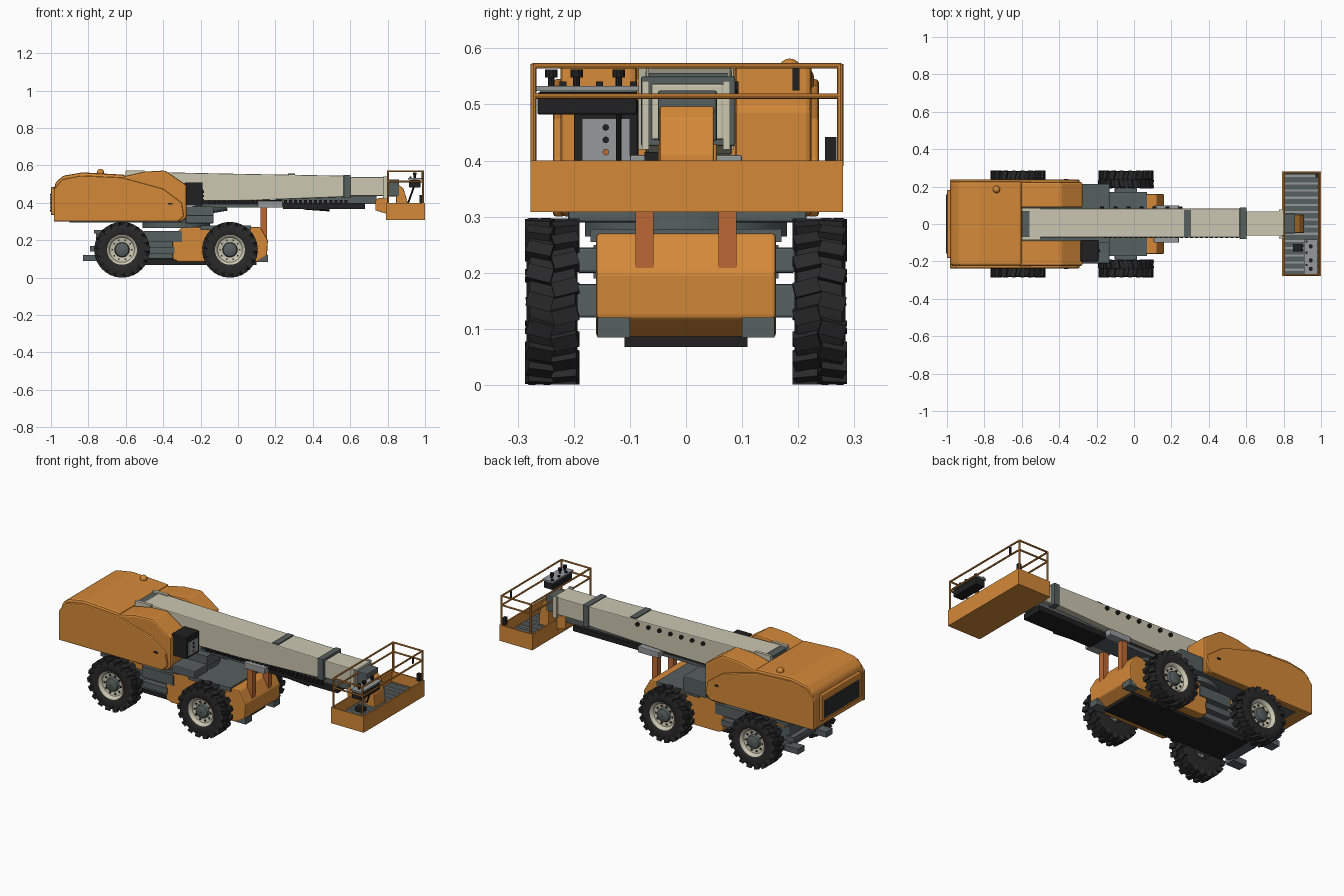
import bpy, bmesh, math
from mathutils import Vector, Matrix

if "Cube" in bpy.data.objects:
    bpy.data.objects.remove(bpy.data.objects["Cube"])

def mat(name, r, g, b):
    m = bpy.data.materials.new(name)
    m.diffuse_color = (r, g, b, 1)
    m.use_nodes = True
    m.node_tree.nodes["Principled BSDF"].inputs["Base Color"].default_value = m.diffuse_color
    return m

ORANGE = mat("orange paint", .66, .25, .04)
RUST = mat("dark orange", .50, .14, .035)
CREAM = mat("cream", .60, .57, .44)
SLATE = mat("slate grey", .095, .115, .115)
BLACK = mat("black", .015, .015, .015)
TYRE = mat("tyre rubber", .022, .022, .022)
GREY = mat("light grey", .30, .32, .32)

def finish(name, bm, mats, bevel=0, smooth=False):
    bmesh.ops.recalc_face_normals(bm, faces=bm.faces)
    me = bpy.data.meshes.new(name)
    bm.to_mesh(me)
    bm.free()
    for m in mats:
        me.materials.append(m)
    if smooth:
        for p in me.polygons:
            p.use_smooth = True
        me.set_sharp_from_angle(angle=math.radians(35))
    ob = bpy.data.objects.new(name, me)
    bpy.context.collection.objects.link(ob)
    if bevel:
        b = ob.modifiers.new("bevel", 'BEVEL')
        b.width, b.segments, b.limit_method = bevel, 2, 'ANGLE'
    return ob

def prism(name, pts, y0, y1, m, bevel=0):
    """Side profile in x, z pulled from y0 to y1."""
    bm = bmesh.new()
    f = bm.faces.new([bm.verts.new((x, y0, z)) for x, z in pts])
    r = bmesh.ops.extrude_face_region(bm, geom=[f])
    vs = [v for v in r['geom'] if isinstance(v, bmesh.types.BMVert)]
    bmesh.ops.translate(bm, verts=vs, vec=(0, y1 - y0, 0))
    return finish(name, bm, [m], bevel)

def box(name, x0, x1, y0, y1, z0, z1, m, bevel=0):
    return prism(name, [(x0, z0), (x1, z0), (x1, z1), (x0, z1)], y0, y1, m, bevel)

def pair(fn, name, *a):
    """Same part on both sides; a holds x0, x1, y0, y1, ... or pts, y0, y1, ..."""
    i = 2 if fn is box else 1
    fn("left_" + name, *a)
    fn("right_" + name, *a[:i], -a[i + 1], -a[i], *a[i + 2:])

def rod(name, p0, p1, r, m, sides=8):
    p0, p1 = Vector(p0), Vector(p1)
    d = p1 - p0
    bm = bmesh.new()
    M = Matrix.Translation((p0 + p1) / 2) @ d.to_track_quat('Z', 'Y').to_matrix().to_4x4()
    bmesh.ops.create_cone(bm, cap_ends=True, segments=sides, radius1=r, radius2=r,
                          depth=d.length, matrix=M)
    return finish(name, bm, [m], smooth=True)

# ---- wheels: lathed tyre and hub with staggered lugs, outer face towards -y
def wheel_mesh():
    prof = [(.05, .04, 0), (.12, .045, 0), (.136, .04, 0), (.136, -.04, 0), (.118, -.046, 0),
            (.08, -.042, 0), (.072, -.036, 1), (.066, -.025, 1), (.04, -.02, 1),
            (.036, -.036, 2), (.026, -.042, 2), (0.001, -.042, 2)]
    bm = bmesh.new()
    n = 32
    rings = [[bm.verts.new((r * math.cos(2 * math.pi * k / n), y, r * math.sin(2 * math.pi * k / n)))
              for k in range(n)] for r, y, _ in prof]
    for i in range(len(prof) - 1):
        for k in range(n):
            f = bm.faces.new((rings[i][k], rings[i][(k + 1) % n],
                              rings[i + 1][(k + 1) % n], rings[i + 1][k]))
            f.material_index = prof[i + 1][2]
    for k in range(36):
        s = 1 if k % 2 else -1
        M = (Matrix.Rotation(2 * math.pi * k / 36, 4, 'Y') @ Matrix.Translation((.134, s * .023, 0))
             @ Matrix.Rotation(s * .25, 4, 'X') @ Matrix.Diagonal((.028, .046, .027, 1)))
        bmesh.ops.create_cube(bm, size=1, matrix=M)
    for k in range(10):
        a = 2 * math.pi * k / 10
        bmesh.ops.create_cube(bm, size=.008, matrix=Matrix.Translation(
            (.053 * math.cos(a), -.024, .053 * math.sin(a))))
    return finish("front_right_wheel", bm, [TYRE, CREAM, SLATE], smooth=True)

wheel = wheel_mesh()
wheel.location = (-.043, -.238, .149)
for nm, x, y in (("front_left", -.043, .238), ("rear_right", -.62, -.238), ("rear_left", -.62, .238)):
    w = bpy.data.objects.new(nm + "_wheel", wheel.data)
    w.location = (x, y, .149)
    w.rotation_euler.z = math.pi if y > 0 else 0
    bpy.context.collection.objects.link(w)

# ---- chassis
prism("chassis_front", [(-.35, .10), (-.32, .085), (.10, .085), (.155, .12), (.16, .20), (.12, .27),
                        (-.30, .27), (-.35, .22)], -.16, .16, ORANGE, .006)
box("chassis_deck", -.20, .07, -.17, .17, .255, .278, SLATE)
box("chassis_rear", -.76, -.34, -.13, .13, .10, .24, SLATE, .006)
box("belly_plate", -.66, .10, -.11, .11, .068, .10, BLACK)
prism("chassis_rear_hood", [(-.74, .22), (-.50, .22), (-.50, .25), (-.72, .26)], -.15, .15, ORANGE)
for x, nm in ((-.043, "front"), (-.62, "rear")):
    box(nm + "_axle", x - .04, x + .04, -.20, .20, .12, .18, SLATE, .005)
    box(nm + "_steering_arm", x - .06, x + .06, -.195, .195, .20, .245, SLATE, .005)
pair(box, "side_beam", -.50, -.34, .13, .165, .13, .165, SLATE)
pair(box, "upper_side_beam", -.50, -.30, .13, .165, .19, .25, SLATE)
pair(box, "front_foot", .07, .16, .10, .158, .085, .12, SLATE)
pair(box, "rear_foot", -.83, -.74, .10, .158, .09, .122, SLATE)
pair(box, "rear_bracket", -.77, -.66, .09, .16, .235, .255, SLATE)
box("rear_bar", -.79, -.74, -.14, .14, .14, .17, SLATE)

# ---- turntable
rod("turntable", (-.33, 0, .265), (-.33, 0, .315), .18, SLATE, 32)
box("turntable_base", -.90, -.20, -.20, .20, .295, .33, SLATE)
box("slot_floor", -.62, -.13, -.10, .10, .32, .38, SLATE)
box("left_step", -.28, -.13, .085, .215, .29, .38, SLATE, .005)
box("right_step", -.28, -.13, -.21, -.085, .29, .335, SLATE, .005)

# ---- upper body shell, lobes beside the boom and side covers
prism("engine_cover", [(-.985, .30), (-.60, .30), (-.60, .55), (-.83, .563), (-.935, .545),
                       (-.975, .51), (-.985, .47)], -.222, .228, ORANGE, .012)
pair(prism, "front_cover", [(-.62, .30), (-.30, .30), (-.275, .32), (-.275, .495), (-.39, .573),
                            (-.50, .567), (-.62, .54)], .087, .224, ORANGE, .010)
pair(prism, "side_cover", [(-.985, .30), (-.32, .30), (-.29, .33), (-.30, .40), (-.40, .475),
                           (-.62, .535), (-.84, .545), (-.94, .525), (-.985, .47)],
     .215, .237, ORANGE, .006)
# rear grille
box("grille_frame", -1.0, -.975, -.182, .182, .335, .485, ORANGE, .006)
box("grille", -1.002, -.998, -.16, .16, .35, .45, BLACK)
for i in range(7):
    z = .357 + i * .0143
    box("grille_slat", -1.004, -1.0, -.155, .155, z, z + .004, SLATE)
bm = bmesh.new()
bmesh.ops.create_uvsphere(bm, u_segments=14, v_segments=8, radius=.02,
                          matrix=Matrix.Translation((-.735, .185, .562)))
finish("beacon", bm, [ORANGE], smooth=True)
pair(box, "door_latch", -.375, -.35, .236, .24, .39, .40, BLACK)
# ground control box
box("ground_control_box", -.285, -.19, -.20, -.085, .385, .51, BLACK, .004)
box("ground_control_panel", -.191, -.186, -.185, -.10, .40, .475, GREY)
for z, m in ((.415, RUST), (.437, BLACK), (.459, BLACK)):
    rod("panel_button", (-.187, -.143, z), (-.181, -.143, z), .006, m)

# ---- telescopic boom
prism("boom_outer", [(-.56, .43), (-.20, .41), (.05, .412), (.57, .432), (.57, .545), (-.10, .557),
                     (-.56, .567)], -.072, .082, CREAM, .005)
pair(prism, "boom_tail_plate", [(-.61, .42), (-.53, .42), (-.50, .572), (-.60, .572)],
     .068, .085, CREAM)
box("boom_pivot", -.60, -.555, -.07, .07, .42, .562, SLATE)
box("boom_collar", .565, .602, -.08, .088, .426, .55, SLATE, .003)
prism("boom_top_band", [(.268, .545), (.305, .545), (.305, .556), (.268, .556)], -.066, .074, SLATE)
box("boom_inner", .60, .80, -.062, .067, .437, .537, CREAM, .004)
box("boom_head", .79, .862, -.05, .055, .435, .525, SLATE, .004)
pair(box, "head_plate", .775, .80, .066, .078, .42, .542, CREAM)
for i in range(7):
    x = -.17 + i * .07
    rod("boom_bolt", (x, .08, .53), (x, .094, .53), .011, BLACK, 10)
# cable tray and hoses under the boom
box("cable_tray", .24, .68, -.06, .065, .368, .398, BLACK)
box("cable_tray_mount", .20, .74, -.04, .045, .395, .44, SLATE)
box("tray_beam", -.20, .24, -.055, .06, .375, .392, SLATE)
box("boom_underside", -.20, .22, -.05, .055, .39, .415, BLACK)
for i in range(28):
    x = -.16 + i * .027
    box("cable_link", x, x + .016, -.074, -.05, .395, .415, BLACK)
rod("lift_cylinder", (-.30, .005, .345), (-.06, .005, .385), .027, SLATE, 16)
rod("hose", (.35, -.05, .372), (.49, -.05, .362), .008, BLACK)
# boom rest
pair(box, "boom_rest_post", .12, .155, .058, .09, .20, .38, RUST)
pair(box, "boom_rest_pad", .105, .24, .052, .10, .375, .41, GREY, .004)

# ---- work platform
prism("platform_bracket", [(.735, .36), (.80, .34), (.80, .43), (.75, .425), (.735, .41)],
      -.05, .055, ORANGE, .003)
prism("platform_mount", [(.845, .34), (.91, .34), (.905, .41), (.885, .475), (.858, .50), (.845, .50)],
      -.047, .05, ORANGE, .004)
box("platform_base", .79, 1.0, -.277, .28, .308, .332, ORANGE)
box("platform_floor", .80, .99, -.27, .273, .332, .340, SLATE)
for i in range(14):
    y = -.25 + i * .0385
    box("floor_slat", .805, .985, y, y + .011, .340, .344, GREY)
box("toe_board_outer", .992, 1.0, -.277, .28, .33, .40, ORANGE)
box("toe_board_inner", .79, .798, -.277, .28, .33, .40, ORANGE)
box("toe_board_left", .79, 1.0, .272, .28, .33, .40, ORANGE)
box("toe_board_right", .79, 1.0, -.277, -.269, .33, .40, ORANGE)
corners = [(.803, -.272), (.99, -.272), (.99, .275), (.803, .275)]
for i, (x, y) in enumerate(corners):
    x2, y2 = corners[(i + 1) % 4]
    rod("rail_post", (x, y, .39), (x, y, .572), .0055, ORANGE)
    for z in (.515, .569):
        rod("guard_rail", (x, y, z), (x2, y2, z), .005, ORANGE)

# platform console
box("console", .915, .975, -.265, -.087, .482, .522, BLACK, .004)
box("console_top", .91, .98, -.268, -.084, .524, .533, GREY)
box("console_bracket", .935, .955, -.26, -.09, .52, .525, SLATE)
for y in (-.24, -.195, -.12):
    rod("joystick", (.945, y, .53), (.945, y, .553), .006, BLACK)
    rod("joystick_knob", (.945, y, .548), (.945, y, .562), .011, BLACK, 10)
for y in (-.225, -.16, -.10):
    box("console_switch", .918, .928, y, y + .012, .533, .541, BLACK)
rod("console_cable", (.94, -.12, .485), (.91, -.12, .40), .005, BLACK)
box("foot_pedal", .85, .90, -.147, -.107, .344, .37, BLACK, .004)
box("manual_box", .97, .988, .248, .268, .40, .442, BLACK)
box("lanyard_plate", .982, .988, .19, .202, .525, .565, BLACK)
